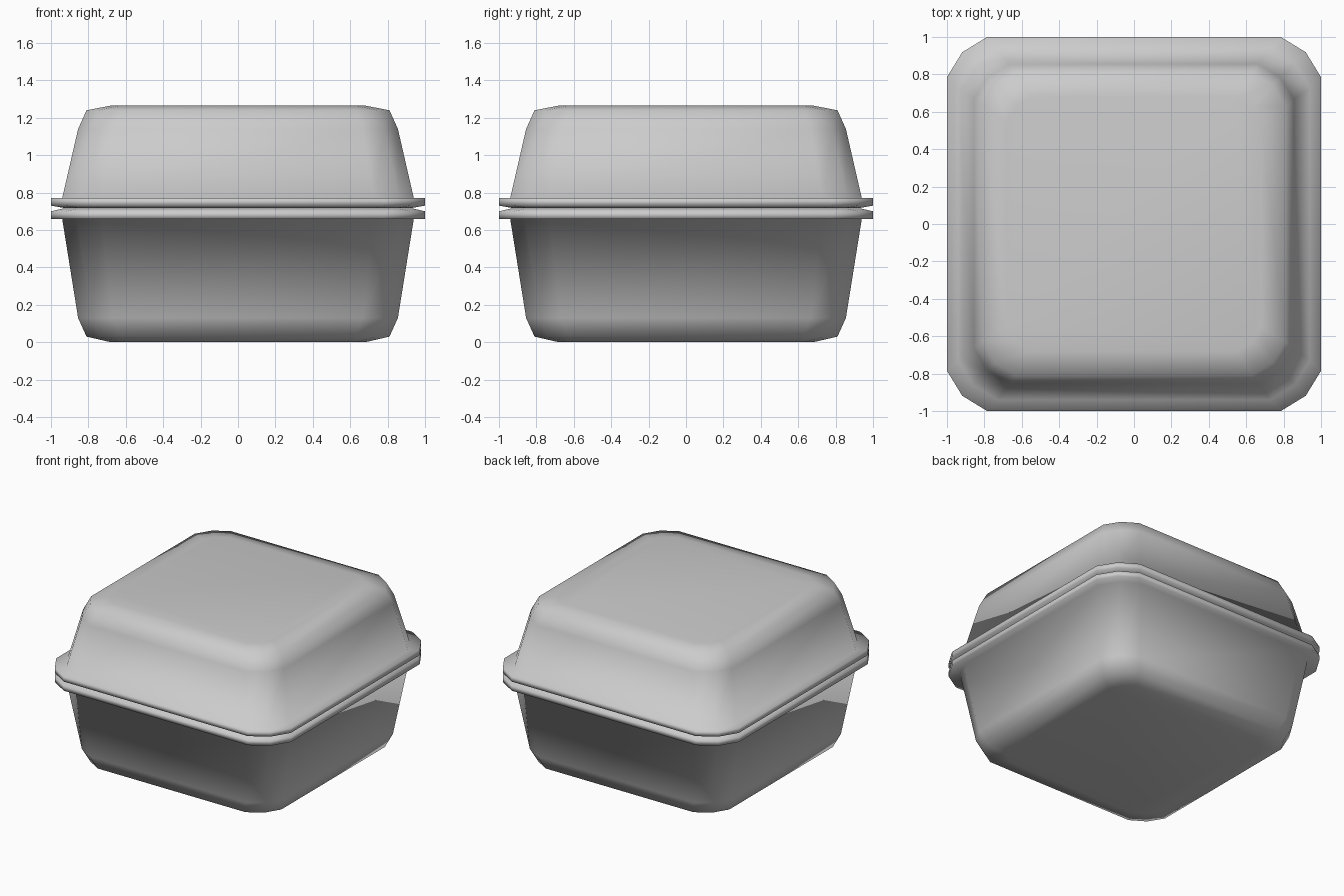
import bpy, bmesh

if "Cube" in bpy.data.objects:
    bpy.data.objects.remove(bpy.data.objects["Cube"])


def ring(bm, half, corner, z):
    """Square loop whose corners are cut in two segments."""
    a, m = half - corner, half - corner * 0.38
    quarter = [(half, -a), (half, a), (m, m)]
    verts = []
    for _ in range(4):
        verts += [bm.verts.new((x, y, z)) for x, y in quarter]
        quarter = [(-y, x) for x, y in quarter]
    return verts


def shell(name, profile):
    """Loft rings of (half width, corner size, height), capped at both ends."""
    bm = bmesh.new()
    rings = [ring(bm, *p) for p in profile]
    for lo, hi in zip(rings, rings[1:]):
        for i in range(12):
            j = (i + 1) % 12
            bm.faces.new((lo[i], lo[j], hi[j], hi[i]))
    bm.faces.new(rings[0])
    bm.faces.new(rings[-1])
    bmesh.ops.recalc_face_normals(bm, faces=bm.faces)
    for f in bm.faces:
        f.smooth = True
    mesh = bpy.data.meshes.new(name)
    bm.to_mesh(mesh)
    bm.free()
    obj = bpy.data.objects.new(name, mesh)
    bpy.context.collection.objects.link(obj)
    return obj


# Tray: slightly domed floor, tapered wall, flange sloping in to the seam
shell("tray", [
    (0.68, 0.13, 0.0), (0.81, 0.18, 0.03), (0.855, 0.19, 0.13),
    (0.94, 0.21, 0.66), (1.0, 0.215, 0.66), (1.0, 0.215, 0.70),
    (0.93, 0.21, 0.716), (0.88, 0.20, 0.716)])

# Lid: matching flange and tapered wall up to a slightly domed top
shell("lid", [
    (0.88, 0.20, 0.718), (0.93, 0.21, 0.718), (1.0, 0.215, 0.73),
    (1.0, 0.215, 0.77), (0.94, 0.21, 0.77), (0.855, 0.19, 1.14),
    (0.81, 0.18, 1.24), (0.68, 0.13, 1.265)])
